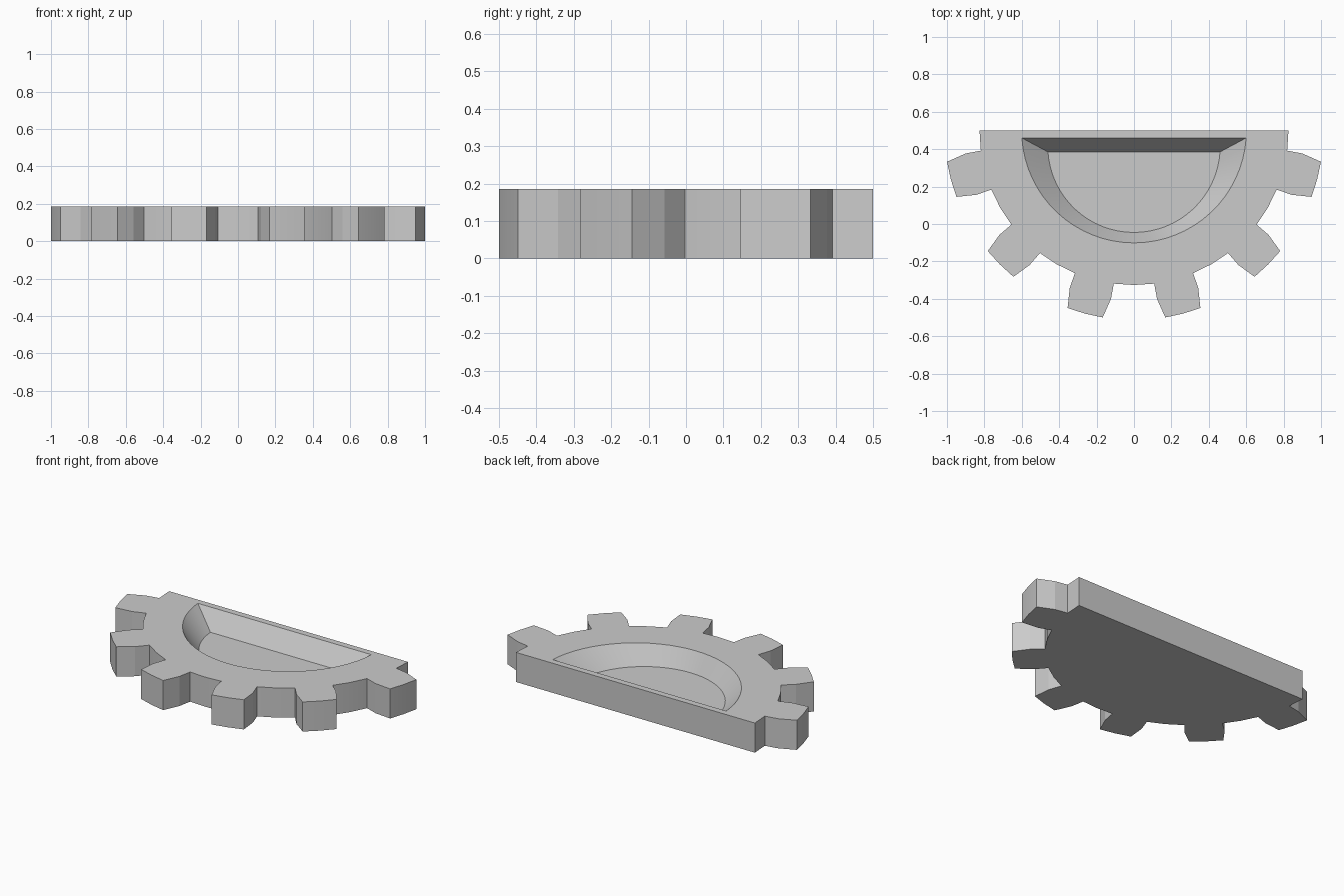
import bpy, bmesh
from math import sin, cos, radians

if "Cube" in bpy.data.objects:
    bpy.data.objects.remove(bpy.data.objects["Cube"])

HEIGHT, FLOOR = 0.185, 0.07
CY = 0.5                      # gear centre lies on the straight back edge


def polar(r, deg):
    a = radians(deg)
    return (r * cos(a), CY + r * sin(a))


# Half gear outline: six teeth, 30 degrees apart, below the straight edge
outline = [polar(0.826, 0)]
for i in range(6):
    mid = -15 - 30 * i
    for r, da in ((0.826, 7.5), (0.91, 7.2), (1.0135, 5.5), (1.0135, 0),
                  (1.0135, -5.5), (0.91, -7.2), (0.826, -7.5)):
        outline.append(polar(r, mid + da))
    outline.append(polar(0.826, mid - 15))

# Half-round tray: rim, and a smaller copy of it as the floor
SEG = 32
rim = [polar(0.601, -3.8 - 172.4 * i / SEG) for i in range(SEG + 1)]
floor = [(x * 0.767, 0.385 + (y - 0.46) * 0.767) for x, y in rim]

bm = bmesh.new()


def ring(points, z):
    return [bm.verts.new((x, y, z)) for x, y in points]


def bridge(a, b):
    n = len(a)
    return [bm.faces.new((a[i], a[(i + 1) % n], b[(i + 1) % n], b[i])) for i in range(n)]


bottom, top = ring(outline, 0), ring(outline, HEIGHT)
rim_v, floor_v = ring(rim, HEIGHT), ring(floor, FLOOR)

# Outer walls, underside, tray walls and tray floor
bridge(bottom, top)
bm.faces.new(bottom)
for f in bridge(rim_v, floor_v)[:-1]:
    f.smooth = True
bm.faces.new(floor_v)

# Top surface between the outline and the tray rim
edges = [bm.edges.get((loop[i - 1], loop[i])) for loop in (top, rim_v) for i in range(len(loop))]
fill = bmesh.ops.triangle_fill(bm, edges=edges, use_beauty=True, normal=(0, 0, 1))
# Clear any triangles laid across the tray opening
inside = set(rim_v)
bad = [f for f in fill["geom"] if isinstance(f, bmesh.types.BMFace) and all(v in inside for v in f.verts)]
bmesh.ops.delete(bm, geom=bad, context='FACES_ONLY')
bmesh.ops.recalc_face_normals(bm, faces=bm.faces[:])

mesh = bpy.data.meshes.new("half_gear_tray")
bm.to_mesh(mesh)
bm.free()
gear = bpy.data.objects.new("half_gear_tray", mesh)
bpy.context.collection.objects.link(gear)

# Keep the tray edges crisp
bpy.context.view_layer.objects.active = gear
gear.select_set(True)
bpy.ops.object.shade_smooth_by_angle(angle=radians(12))
